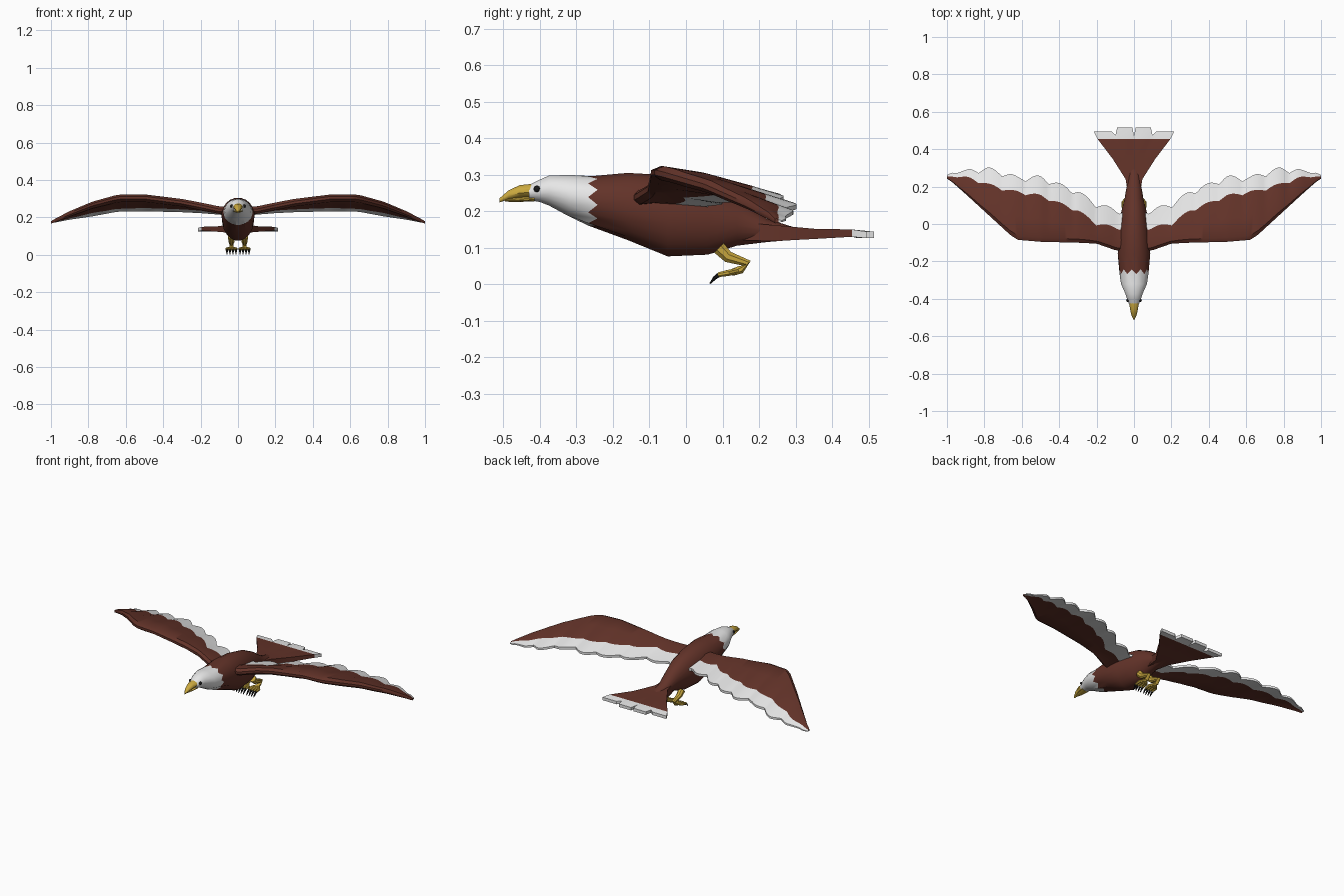
import bpy, bmesh, math
from mathutils import Vector

cube = bpy.data.objects.get("Cube")
if cube:
    bpy.data.objects.remove(cube, do_unlink=True)


def material(name, rgb):
    m = bpy.data.materials.new(name)
    m.use_nodes = True
    m.diffuse_color = (*rgb, 1)
    m.node_tree.nodes["Principled BSDF"].inputs["Base Color"].default_value = (*rgb, 1)
    return m


BROWN = material("feather brown", (.125, .033, .022))
WHITE = material("feather white", (.8, .8, .8))
YELLOW = material("beak yellow", (.6, .4, .05))
BLACK = material("claw black", (.01, .01, .01))


def loft(name, rings, mats, rule=lambda ring, seg: 0, angle=35):
    """Skin a list of rings (even point count) and close both ends with strips."""
    bm = bmesh.new()
    rows = [[bm.verts.new(p) for p in ring] for ring in rings]
    n = len(rows[0])
    for i in range(len(rows) - 1):
        a, b = rows[i], rows[i + 1]
        for j in range(n):
            k = (j + 1) % n
            bm.faces.new((a[j], a[k], b[k], b[j])).material_index = rule(i, j)
    for i, row in ((0, rows[0]), (len(rows) - 2, rows[-1])):
        for j in range(n // 2 - 1):
            f = bm.faces.new((row[j], row[j + 1], row[n - 2 - j], row[n - 1 - j]))
            f.material_index = rule(i, j)
    bmesh.ops.recalc_face_normals(bm, faces=bm.faces)
    mesh = bpy.data.meshes.new(name)
    bm.to_mesh(mesh)
    bm.free()
    for m in mats:
        mesh.materials.append(m)
    obj = bpy.data.objects.new(name, mesh)
    bpy.context.collection.objects.link(obj)
    bpy.ops.object.select_all(action='DESELECT')
    obj.select_set(True)
    bpy.context.view_layer.objects.active = obj
    bpy.ops.object.shade_smooth_by_angle(angle=math.radians(angle))
    return obj


def oval(y, w, low, high, n=12, jag=0):
    """Upright oval ring; jag zigzags it along the body."""
    pts = []
    for j in range(n):
        a = 2 * math.pi * (j + .5) / n
        pts.append((w * math.cos(a), y + (jag if j % 2 else -jag),
                    (low + high) / 2 + (high - low) / 2 * math.sin(a)))
    return pts


def tube(name, path, mat, n=8):
    """Tapered limb through (point, radius) pairs."""
    rings = []
    for i, (p, r) in enumerate(path):
        d = (Vector(path[min(i + 1, len(path) - 1)][0]) - Vector(path[max(i - 1, 0)][0])).normalized()
        side = Vector((1, 0, 0))
        up = d.cross(side).normalized()
        side = up.cross(d)
        rings.append([Vector(p) + r * (math.cos(t) * side + math.sin(t) * up)
                      for t in (2 * math.pi * (k + .5) / n for k in range(n))])
    return loft(name, rings, [mat])


def sample(table, x):
    """Linear interpolation of table rows keyed by their first value."""
    for a, b in zip(table, table[1:]):
        if x <= b[0]:
            t = (x - a[0]) / (b[0] - a[0])
            return [p + (q - p) * t for p, q in zip(a, b)]
    return table[-1]


# Head and body: y, half width, bottom, top
NECK = 4
outline = [(-.43, .026, .23, .272), (-.4, .038, .225, .287), (-.375, .046, .215, .298),
           (-.32, .07, .185, .3), (-.255, .078, .16, .296), (-.16, .088, .12, .306),
           (-.05, .085, .075, .3), (.06, .07, .08, .275), (.14, .05, .105, .235),
           (.22, .036, .115, .18), (.3, .03, .122, .155)]
loft("body", [oval(*row, n=20, jag=.013 if i == NECK else 0) for i, row in enumerate(outline)],
     [WHITE, BROWN], lambda i, j: int(i >= NECK))

# Beak
loft("upper_beak", [oval(*r) for r in ((-.415, .027, .238, .276), (-.455, .022, .237, .272),
                                       (-.485, .015, .232, .258), (-.51, .004, .224, .236))], [YELLOW])
loft("lower_beak", [oval(*r) for r in ((-.415, .024, .227, .241), (-.46, .017, .225, .238),
                                       (-.495, .006, .226, .234))], [YELLOW])

# Tail fan with notched white tips
half = [.04, .42, .46, .56, 1]
cols = [-u for u in reversed(half)] + [0] + half
ends = dict(zip([0] + half, [.47, .515, .515, .475, .495, .495]))
rings = []
for y, w, z, t in ((.15, .03, .145, .024), (.24, .045, .14, .022), (.35, .115, .138, .014),
                   (.455, .195, .14, .01), (None, .215, .135, .009)):
    top = [(u * w, y or ends[abs(u)], z + t) for u in cols]
    bottom = [(u * w, y or ends[abs(u)], z - t) for u in reversed(cols)]
    rings.append(top + bottom)
loft("tail", rings, [BROWN, WHITE], lambda i, j: int(i == 3))

# Wing plan: x, leading y, white border y, trailing y, leading z, trailing z, thickness
plan = [(.02, -.15, -.04, .04, .235, .215, 1), (.1, -.14, -.03, .055, .238, .222, 1),
        (.2, -.105, -.01, .085, .26, .23, 1), (.3, -.1, .06, .15, .28, .235, 1),
        (.5, -.095, .14, .23, .306, .24, 1), (.62, -.085, .16, .225, .306, .24, 1),
        (.66, -.06, .165, .24, .3, .235, 1), (.78, .05, .2, .275, .268, .212, .9),
        (.9, .16, .24, .265, .22, .193, .7), (.97, .222, .252, .272, .187, .178, .5),
        (1, .243, .253, .262, .172, .172, .3)]
STEPS = 70


def wing_ring(x, side):
    _, lead, edge, trail, zl, zt, thick = sample(plan, x)
    wave = abs(math.sin(math.pi * (x - .08) / .125)) * min(1, (1 - x) * 8)
    trail += .03 * wave
    edge += .018 * wave
    b = (edge - lead) / (trail - lead)
    chord = [(0, .007, 0), (.07, .02, .002), (b * .5, .018, .008), (b, .012, .004), (1, .007, 0)]
    points = []
    for sign, row in ((1, chord), (-1, chord[::-1])):
        for t, h, camber in row:
            points.append((side * x, lead + (trail - lead) * t,
                           zl + (zt - zl) * t + thick * (camber + sign * h)))
    return points


for side, label in ((1, "left"), (-1, "right")):
    # Wing, white between border and trailing edge
    stations = [.02 + .98 * i / STEPS for i in range(STEPS + 1)]
    loft(label + "_wing", [wing_ring(x, side) for x in stations],
         [BROWN, WHITE], lambda i, j: int(3 <= j <= 5))

    # Eye
    bpy.ops.mesh.primitive_uv_sphere_add(segments=12, ring_count=8, radius=.009,
                                         location=(side * .033, -.408, .261))
    eye = bpy.context.object
    eye.name = label + "_eye"
    eye.data.materials.append(BLACK)
    bpy.ops.object.shade_smooth()

    # Leg, toes and claws
    x = side * .035
    tube(label + "_leg", [((x, .09, .1), .02), ((x, .115, .075), .017), ((x, .17, .057), .011),
                          ((x, .15, .04), .012), ((x, .125, .032), .01)], YELLOW)
    for k, dx in enumerate((-.024, -.008, .008, .024), 1):
        tube(f"{label}_toe_{k}", [((x, .145, .038), .008), ((x + dx, .115, .031), .009),
                                  ((x + dx, .088, .026), .007)], YELLOW)
        tube(f"{label}_claw_{k}", [((x + dx, .092, .027), .0065), ((x + dx, .078, .017), .005),
                                   ((x + dx, .066, .002), .002)], BLACK, 6)
